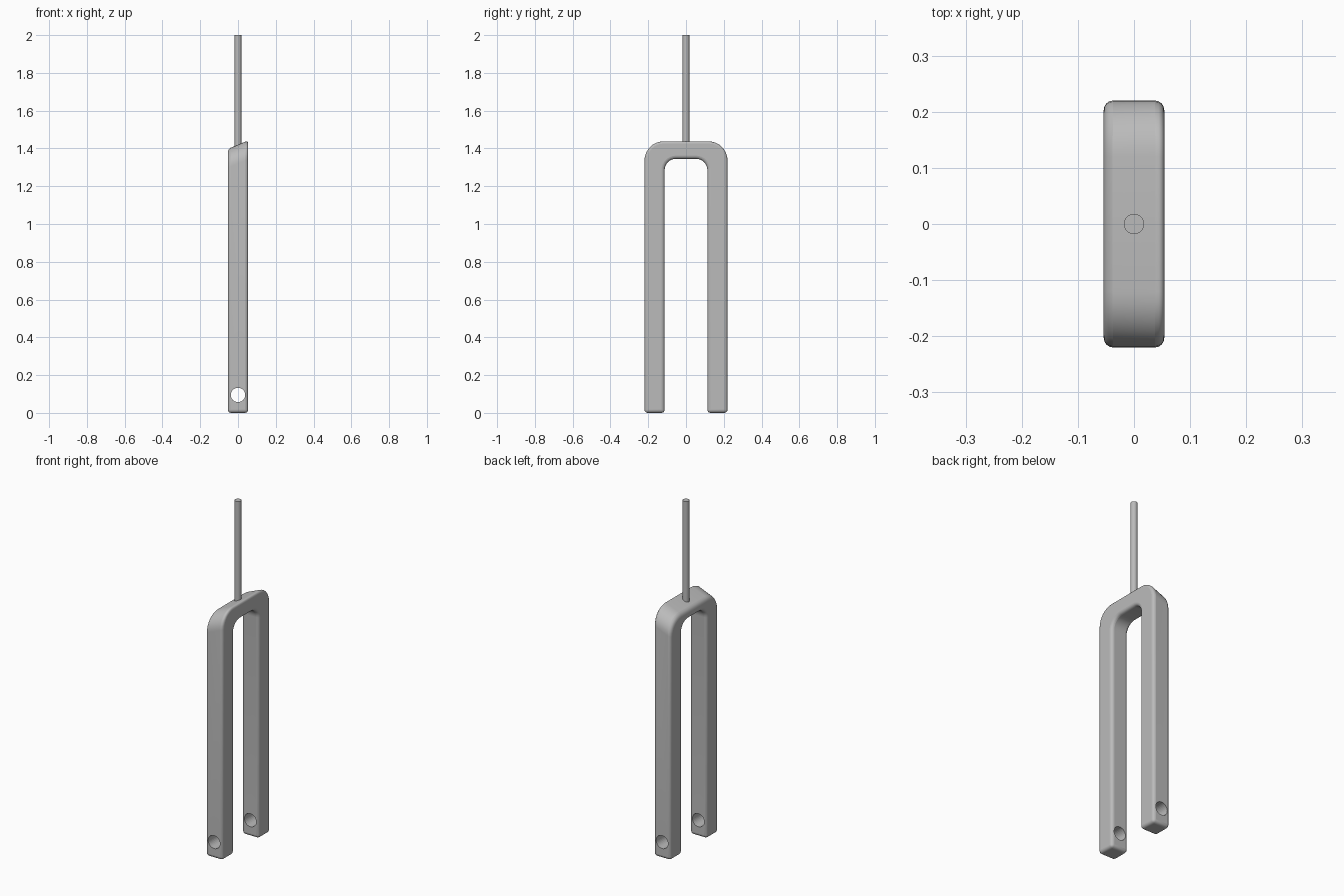
import bpy, bmesh, math

cube = bpy.data.objects.get("Cube")
if cube:
    bpy.data.objects.remove(cube, do_unlink=True)

metal = bpy.data.materials.new("grey metal")
metal.use_nodes = True
grey = (0.5, 0.5, 0.5, 1)
metal.diffuse_color = grey
metal.node_tree.nodes["Principled BSDF"].inputs["Base Color"].default_value = grey

HALF_X, OUTER_Y, INNER_Y = 0.054, 0.22, 0.113
TOP, UNDERSIDE, SLOPE = 1.42, 1.345, 0.42


def arch(half_y, top, radius, steps=8):
    """Half of an arch outline, from the foot up to the flat top."""
    points = [(half_y, 0)]
    for i in range(steps + 1):
        a = math.pi / 2 * i / steps
        points.append((half_y - radius + radius * math.cos(a),
                       top - radius + radius * math.sin(a)))
    return points


def full(half):
    return half + [(-y, z) for y, z in reversed(half)]


def smooth(ob):
    bpy.ops.object.select_all(action="DESELECT")
    ob.select_set(True)
    bpy.context.view_layer.objects.active = ob
    bpy.ops.object.shade_smooth_by_angle(angle=math.radians(35))


def cylinder(name, radius, depth, location, rotation=(0, 0, 0)):
    bpy.ops.mesh.primitive_cylinder_add(vertices=32, radius=radius, depth=depth,
                                        location=location, rotation=rotation)
    ob = bpy.context.object
    ob.name = name
    ob.data.materials.append(metal)
    return ob


# Two-pronged body: arch outline with a crown that slopes across its width
outer = full(arch(OUTER_Y, TOP, 0.1))
inner = full(arch(INNER_Y, UNDERSIDE, 0.06))
bm = bmesh.new()
sides = []
for x in (-HALF_X, HALF_X):
    ring = [bm.verts.new((x, y, z + (SLOPE * x if z > 0 else 0))) for y, z in outer]
    ring += [bm.verts.new((x, y, z)) for y, z in reversed(inner)]
    bm.faces.new(ring)
    sides.append(ring)
left, right = sides
for i in range(len(left)):
    j = (i + 1) % len(left)
    bm.faces.new((left[i], left[j], right[j], right[i]))
bmesh.ops.recalc_face_normals(bm, faces=bm.faces)
mesh = bpy.data.meshes.new("fork_body")
bm.to_mesh(mesh)
bm.free()
body = bpy.data.objects.new("fork_body", mesh)
bpy.context.collection.objects.link(body)
mesh.materials.append(metal)

bevel = body.modifiers.new("rounded edges", "BEVEL")
bevel.width = 0.017
bevel.segments = 4
bevel.limit_method = "ANGLE"
bevel.angle_limit = math.radians(40)

# Pin hole through both prong tips
cutter = cylinder("hole_cutter", 0.038, 1, (0, 0, 0.095), (math.pi / 2, 0, 0))
cutter.hide_render = True
cutter.display_type = "WIRE"
cut = body.modifiers.new("pin holes", "BOOLEAN")
cut.operation = "DIFFERENCE"
cut.solver = "EXACT"
cut.object = cutter
smooth(body)
cutter.hide_set(True)

# Rod standing on the crown
rod = cylinder("rod", 0.018, 0.62, (0, 0, 1.69))
smooth(rod)
